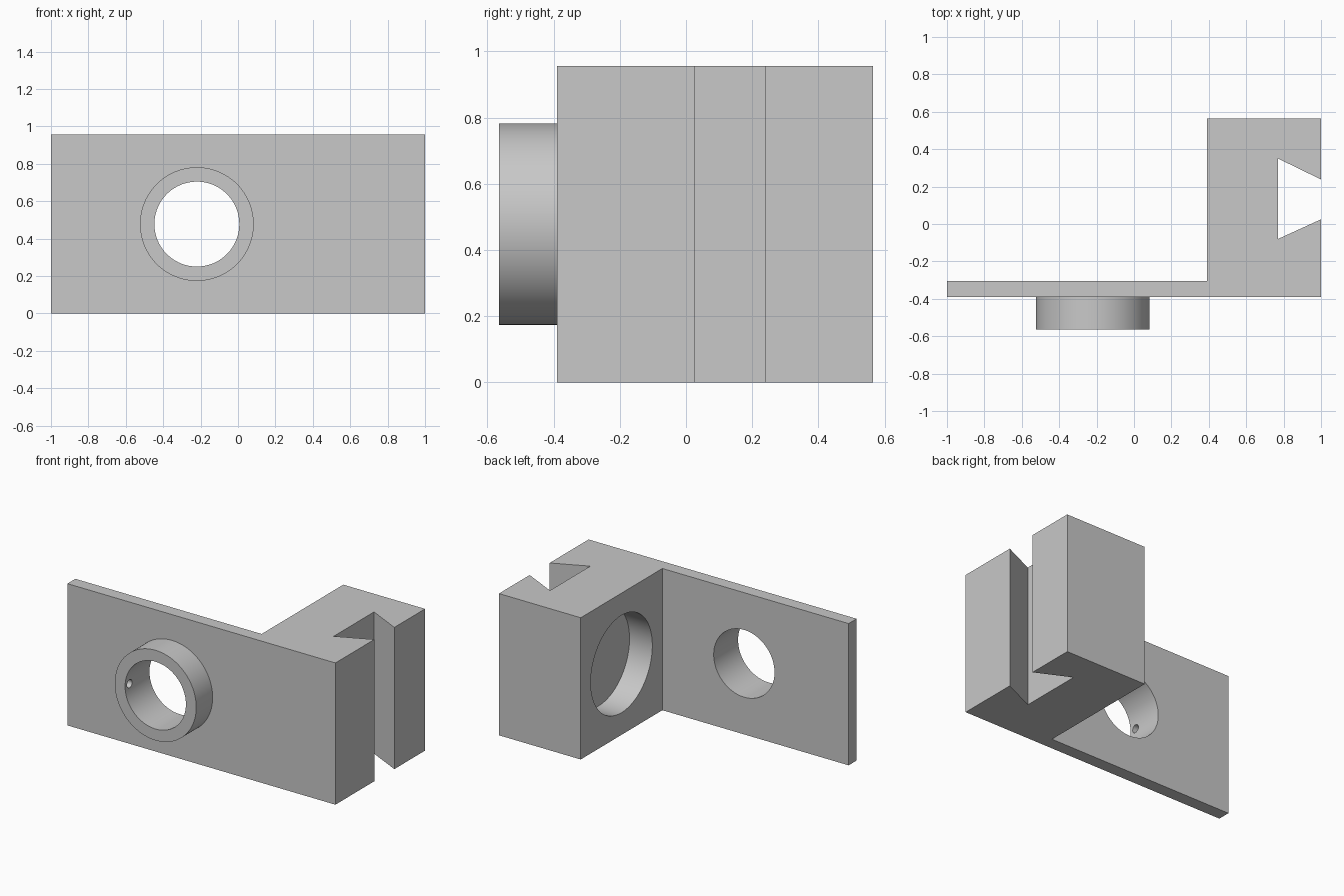
import bpy
import bmesh
from math import radians
from mathutils import Matrix, Vector

cube = bpy.data.objects.get("Cube")
if cube:
    bpy.data.objects.remove(cube, do_unlink=True)

HEIGHT = 0.956
MID = HEIGHT / 2
FRONT, PLATE_BACK, BACK, COLLAR_FRONT = -0.39, -0.305, 0.565, -0.565
BORE_X, BORE_R, COLLAR_R = -0.22, 0.227, 0.304
BLOCK_X = 0.39

grey = bpy.data.materials.new("light_grey")
grey.use_nodes = True
colour = (0.58, 0.58, 0.58, 1)
grey.diffuse_color = colour
grey.node_tree.nodes["Principled BSDF"].inputs["Base Color"].default_value = colour


def make_object(name, bm):
    bmesh.ops.recalc_face_normals(bm, faces=bm.faces)
    mesh = bpy.data.meshes.new(name)
    bm.to_mesh(mesh)
    bm.free()
    mesh.materials.append(grey)
    obj = bpy.data.objects.new(name, mesh)
    bpy.context.collection.objects.link(obj)
    return obj


def extrude_profile(name, points):
    """Raise a plan outline to the full height."""
    bm = bmesh.new()
    face = bm.faces.new([bm.verts.new((x, y, 0)) for x, y in points])
    top = bmesh.ops.extrude_face_region(bm, geom=[face])["geom"]
    verts = [v for v in top if isinstance(v, bmesh.types.BMVert)]
    bmesh.ops.translate(bm, verts=verts, vec=(0, 0, HEIGHT))
    return make_object(name, bm)


def cylinder(name, start, end, radius, sides=96):
    """Solid cylinder between two points."""
    start, end = Vector(start), Vector(end)
    axis = end - start
    turn = axis.to_track_quat("Z", "Y").to_matrix().to_4x4()
    bm = bmesh.new()
    bmesh.ops.create_cone(bm, cap_ends=True, segments=sides, radius1=radius,
                          radius2=radius, depth=axis.length,
                          matrix=Matrix.Translation((start + end) / 2) @ turn)
    return make_object(name, bm)


def cut(target, cutter):
    cutter.hide_render = True
    mod = target.modifiers.new("cut", "BOOLEAN")
    mod.operation = "DIFFERENCE"
    mod.solver = "EXACT"
    mod.object = cutter
    bpy.context.view_layer.objects.active = target
    bpy.ops.object.modifier_apply(modifier=mod.name)
    bpy.data.objects.remove(cutter, do_unlink=True)


def shade(obj):
    bpy.ops.object.select_all(action="DESELECT")
    obj.select_set(True)
    bpy.context.view_layer.objects.active = obj
    bpy.ops.object.shade_smooth_by_angle(angle=radians(30))


# Plate and block in one outline, with the dovetail slot in the left side
bracket = extrude_profile("bracket", [
    (-1, FRONT), (1, FRONT), (1, 0.025), (0.77, -0.08), (0.77, 0.35),
    (1, 0.238), (1, BACK), (BLOCK_X, BACK), (BLOCK_X, PLATE_BACK), (-1, PLATE_BACK)])

# Collar on the front of the plate
collar = cylinder("collar", (BORE_X, FRONT, MID), (BORE_X, COLLAR_FRONT, MID), COLLAR_R)

# Bore through plate and collar
for part in (bracket, collar):
    cut(part, cylinder("bore_cutter", (BORE_X, -0.7, MID), (BORE_X, -0.2, MID), BORE_R))

# Set screw hole through the collar's right wall
cut(collar, cylinder("screw_cutter", (-0.6, -0.518, MID), (BORE_X, -0.518, MID), 0.027, 32))

# Round blind pocket in the block, facing the plate's free end
pocket_y = (BACK + PLATE_BACK) / 2
cut(bracket, cylinder("pocket_cutter", (0.2, pocket_y, MID),
                      (BLOCK_X + 0.17, pocket_y, MID), 0.328))

for part in (bracket, collar):
    shade(part)
